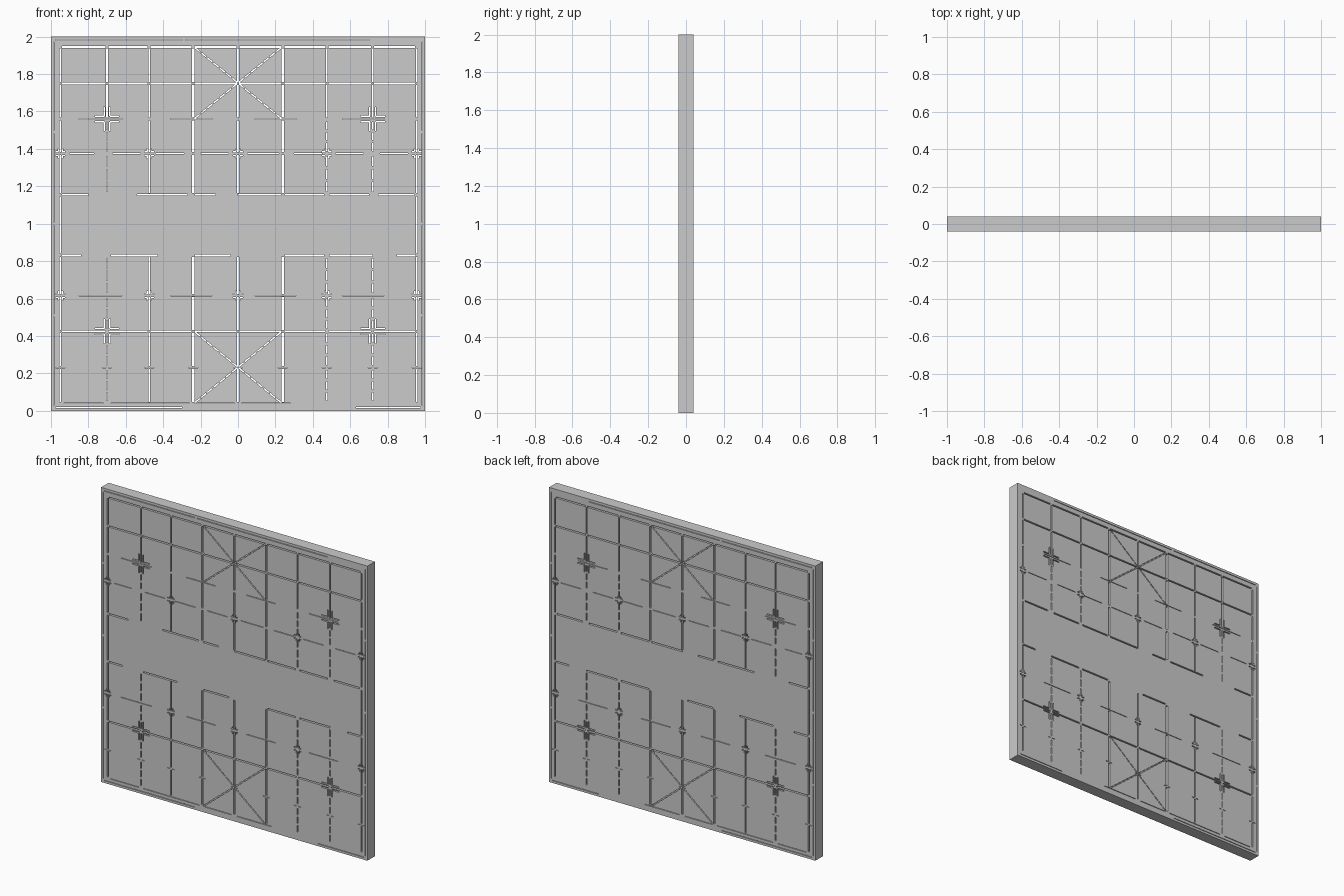
import bpy
import bmesh
import math
from mathutils import Matrix, Vector

default = bpy.data.objects.get("Cube")
if default:
    bpy.data.objects.remove(default, do_unlink=True)

THICK = 0.08
WIDE, MID, THIN = 0.014, 0.009, 0.004
FILES = [-0.95, -0.70, -0.475, -0.24, 0, 0.24, 0.475, 0.72, 0.955]
LOW_ROWS = [0.04, 0.23, 0.425, 0.615, 0.83]
HIGH_ROWS = [1.155, 1.375, 1.56, 1.75, 1.945]


def add_box(bm, center, size, angle=0):
    m = (Matrix.Translation(center) @ Matrix.Rotation(-angle, 4, 'Y')
         @ Matrix.Diagonal((*size, 1)))
    bmesh.ops.create_cube(bm, size=1, matrix=m)


def make_object(name, bm):
    mesh = bpy.data.meshes.new(name)
    bm.to_mesh(mesh)
    bm.free()
    obj = bpy.data.objects.new(name, mesh)
    bpy.context.collection.objects.link(obj)
    return obj


slots = bmesh.new()


def slot(a, b, width):
    """Cut straight through the board from a to b, given as (x, z)."""
    a, b = Vector(a), Vector(b)
    d, mid = b - a, (a + b) / 2
    add_box(slots, (mid.x, 0, mid.y), (d.length, THICK * 2, width),
            math.atan2(d.y, d.x))


def dashes(a, b, width, count, fill=0.75):
    """Broken slot: evenly spaced dashes from a to b."""
    a, b = Vector(a), Vector(b)
    for i in range(count):
        start = (i + (1 - fill) / 2) / count
        slot(a.lerp(b, start), a.lerp(b, start + fill / count), width)


def row(z, width, spans):
    for x0, x1 in spans:
        slot((x0, z), (x1, z), width)


# Vertical files, bridged at each crossing and dashed where the cut is faint
for i, x in enumerate(FILES):
    width = WIDE if i in (3, 5) else MID
    for rows in (LOW_ROWS, HIGH_ROWS):
        for z0, z1 in zip(rows, rows[1:]):
            a, b = (x, z0 + 0.008), (x, z1 - 0.008)
            if i in (1, 6, 7) and (rows is LOW_ROWS or z1 < 1.6):
                dashes(a, b, MID * 0.8, 3)
            else:
                slot(a, b, width)

# River sides
for x in (FILES[0], FILES[-1]):
    slot((x, LOW_ROWS[-1] + 0.01), (x, HIGH_ROWS[0] - 0.01), MID)

# Strong ranks, one slot per square
for z in (0.425, 1.75, 1.945):
    for x0, x1 in zip(FILES, FILES[1:]):
        slot((x0 + 0.008, z), (x1 - 0.008, z), MID)

# River banks
row(1.155, MID, [(-0.94, -0.8), (-0.54, -0.27), (-0.23, -0.12),
                 (0, 0.23), (0.25, 0.46), (0.49, 0.7), (0.75, 0.94)])
row(0.83, MID, [(-0.94, -0.84), (-0.68, -0.43), (-0.23, -0.04),
                (0.25, 0.46), (0.49, 0.72), (0.85, 0.95)])

# Faint ranks
faint = [(-0.85, -0.62), (-0.36, -0.14), (0.09, 0.31), (0.56, 0.78)]
row(1.56, THIN, faint)
row(0.615, THIN, faint)
row(1.375, THIN, [(-0.9, -0.77), (-0.67, -0.52), (-0.44, -0.29), (-0.2, -0.05),
                  (0.05, 0.22), (0.3, 0.45), (0.52, 0.67), (0.76, 0.91)])
for x in FILES:
    row(0.23, THIN, [(x - 0.025, x - 0.007), (x + 0.007, x + 0.025)])
row(0.04, THIN, [(-0.93, -0.72), (-0.68, -0.26), (-0.22, -0.02), (0.02, 0.28)])

# Palace diagonals
for z0, z1 in ((0.04, 0.425), (1.56, 1.945)):
    c = (0, (z0 + z1) / 2)
    for x in (-0.235, 0.235):
        dashes(c, (x, z0), MID * 0.8, 7, 0.8)
        dashes(c, (x, z1), MID * 0.8, 7, 0.8)


# Position marks: four corner brackets around a crossing
def mark(x, z, gap, arm, width):
    for sx in (-1, 1):
        for sz in (-1, 1):
            cx, cz = x + sx * gap, z + sz * gap
            slot((cx, cz), (cx + sx * arm, cz), width)
            slot((cx, cz), (cx, cz + sz * arm), width)


for z in (0.425, 1.56):
    for x in (-0.70, 0.72):
        mark(x, z, 0.015, 0.05, MID * 0.8)
for z in (0.615, 1.375):
    for x in FILES[::2]:
        mark(x, z, 0.01, 0.016, MID * 0.7)

# Fine border groove near the rim
for x in (-0.985, 0.985):
    dashes((x, 0.02), (x, 1.98), THIN, 4, 0.97)
row(1.982, THIN, [(-0.975, -0.3), (-0.28, 0.7)])
row(0.017, THIN, [(-0.975, -0.3), (0.63, 0.975)])

# Board slab with every slot cut through it
slab = bmesh.new()
add_box(slab, (0, 0, 1), (2, THICK, 2))
board = make_object("game_board", slab)
cutter = make_object("slot_cutter", slots)
cutter.hide_render = True

cut = board.modifiers.new("slots", 'BOOLEAN')
cut.operation = 'DIFFERENCE'
cut.solver = 'EXACT'
cut.use_self = True
cut.object = cutter

bpy.context.view_layer.objects.active = board
board.select_set(True)
bpy.ops.object.modifier_apply(modifier=cut.name)
bpy.data.objects.remove(cutter, do_unlink=True)
